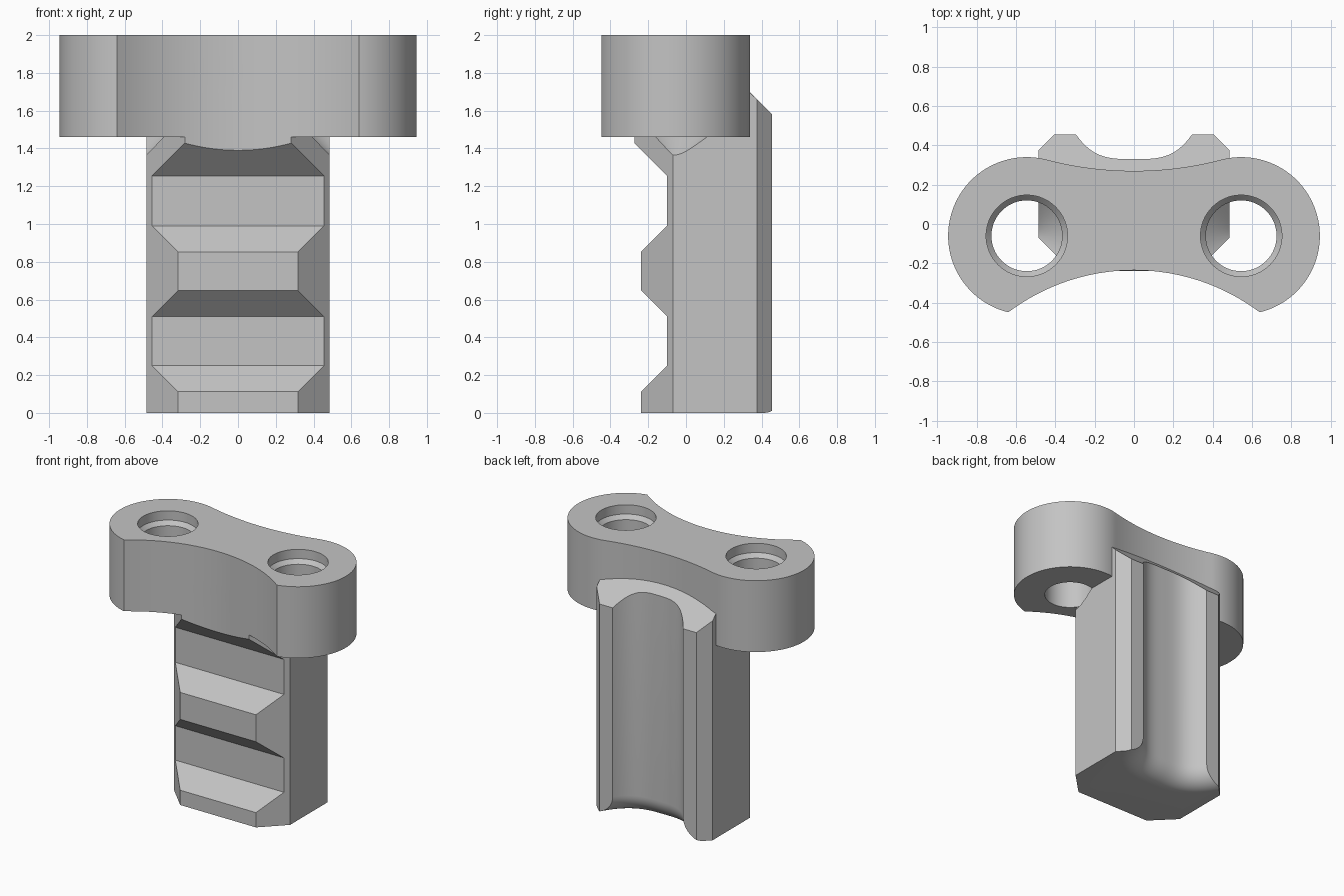
import bpy, bmesh, math
from mathutils import Vector

cube = bpy.data.objects.get("Cube")
if cube:
    bpy.data.objects.remove(cube)

grey = bpy.data.materials.new("plain grey")
grey.use_nodes = True
GREY = (0.55, 0.55, 0.55, 1)
grey.diffuse_color = GREY
grey.node_tree.nodes["Principled BSDF"].inputs["Base Color"].default_value = GREY


def loft(name, rings):
    """Skin a stack of equal-length point rings and cap both ends."""
    bm = bmesh.new()
    loops = [[bm.verts.new(p) for p in ring] for ring in rings]
    n = len(loops[0])
    for a, b in zip(loops, loops[1:]):
        for i in range(n):
            j = (i + 1) % n
            bm.faces.new((a[i], a[j], b[j], b[i]))
    bm.faces.new(loops[0])
    bm.faces.new(loops[-1])
    bmesh.ops.recalc_face_normals(bm, faces=bm.faces)
    mesh = bpy.data.meshes.new(name)
    bm.to_mesh(mesh)
    bm.free()
    mesh.materials.append(grey)
    obj = bpy.data.objects.new(name, mesh)
    bpy.context.collection.objects.link(obj)
    return obj


def prism(name, outline, z0, z1):
    return loft(name, [[(x, y, z) for x, y in outline] for z in (z0, z1)])


def arc(cx, cy, r, start, end, n):
    steps = [start + (end - start) * i / n for i in range(n + 1)]
    return [(cx + r * math.cos(a), cy + r * math.sin(a)) for a in steps]


def combine(target, tool, operation):
    """Apply a boolean and discard the tool."""
    mod = target.modifiers.new("bool", "BOOLEAN")
    mod.operation, mod.object, mod.solver = operation, tool, "EXACT"
    bpy.context.view_layer.objects.active = target
    bpy.ops.object.modifier_apply(modifier=mod.name)
    bpy.data.objects.remove(tool)


HOLE_X, HOLE_Y, END_R = 0.545, -0.06, 0.4
BACK_R, BACK_Y = 1.756, 2.026
FRONT_R, FRONT_Y = 1.06, -1.295

# Plate: two round ends joined by concave front and back edges
tangent = math.atan2(BACK_Y - HOLE_Y, -HOLE_X)
tip = Vector((0.64, -0.45))
tip_end = math.atan2(tip.y - HOLE_Y, tip.x - HOLE_X)
tip_front = math.atan2(tip.y - FRONT_Y, tip.x)
right_end = arc(HOLE_X, HOLE_Y, END_R, tip_end, tangent, 64)
back = arc(0, BACK_Y, BACK_R, tangent - math.pi, -tangent, 24)[1:-1]
left_end = [(-x, y) for x, y in reversed(right_end)]
front = arc(0, FRONT_Y, FRONT_R, math.pi - tip_front, tip_front, 32)[1:-1]
plate = prism("mounting_plate", right_end + back + left_end + front, 1.46, 2)

# Column: chamfered plan crossed with a notched side profile
plan = [(0.485, -0.07), (0.485, 0.375), (0.405, 0.455)]
plan += [(-x, y) for x, y in reversed(plan)]
plan += [(-0.235, -0.32), (0.235, -0.32)]
column = prism("toothed_column", plan, 0, 1.9)
side = [(-0.238, -0.1), (-0.238, 0.112), (-0.1, 0.25), (-0.1, 0.51),
        (-0.238, 0.648), (-0.238, 0.852), (-0.1, 0.99), (-0.1, 1.255),
        (-0.285, 1.44), (-0.285, 1.8), (0.235, 1.8), (0.6, 1.435), (0.6, -0.1)]
combine(column, loft("side_profile", [[(x, y, z) for y, z in side] for x in (-0.7, 0.7)]),
        "INTERSECT")

# Brow above the notches follows the curved plate front
combine(column, prism("front_curve_cutter",
                      arc(0, FRONT_Y, FRONT_R, math.pi - tip_front, tip_front, 32)
                      + [(0.64, -0.8), (-0.64, -0.8)], 1.3, 1.9), "DIFFERENCE")


# Back groove with a rounded flare at its foot
def groove_ring(z, offset):
    ring = []
    for i in range(-24, 25):
        x = 0.39 * i / 24
        t = abs(x) / 0.295
        slope = math.copysign(0.125 * 3.4 / 0.295 * t ** 2.4, x)
        p = Vector((x, 0.33 + 0.125 * t ** 3.4))
        p += Vector((slope, -1)).normalized() * offset
        ring.append((p.x, p.y, z))
    return ring


FLARE = 0.15
rings = [groove_ring(-0.1, FLARE)]
for i in range(13):
    a = math.pi / 2 * i / 12
    rings.append(groove_ring(FLARE * (1 - math.cos(a)), FLARE * (1 - math.sin(a))))
rings.append(groove_ring(2, 0))
combine(column, loft("groove_cutter", rings), "DIFFERENCE")

combine(plate, column, "UNION")
plate.name = "bracket_body"

# Bolt holes: counterbore, taper, shaft and drill point
for s in (-1, 1):
    steps = [(0.207, 2.1), (0.207, 1.93), (0.18, 1.9), (0.18, 1.46), (0.002, 1.32)]
    drill = loft("hole_cutter", [
        [(x, y, z) for x, y in arc(s * HOLE_X, HOLE_Y, r, 0, math.tau, 64)[:-1]]
        for r, z in steps])
    combine(plate, drill, "DIFFERENCE")

bpy.ops.object.select_all(action="DESELECT")
plate.select_set(True)
bpy.context.view_layer.objects.active = plate
bpy.ops.object.shade_smooth_by_angle(angle=math.radians(25))
